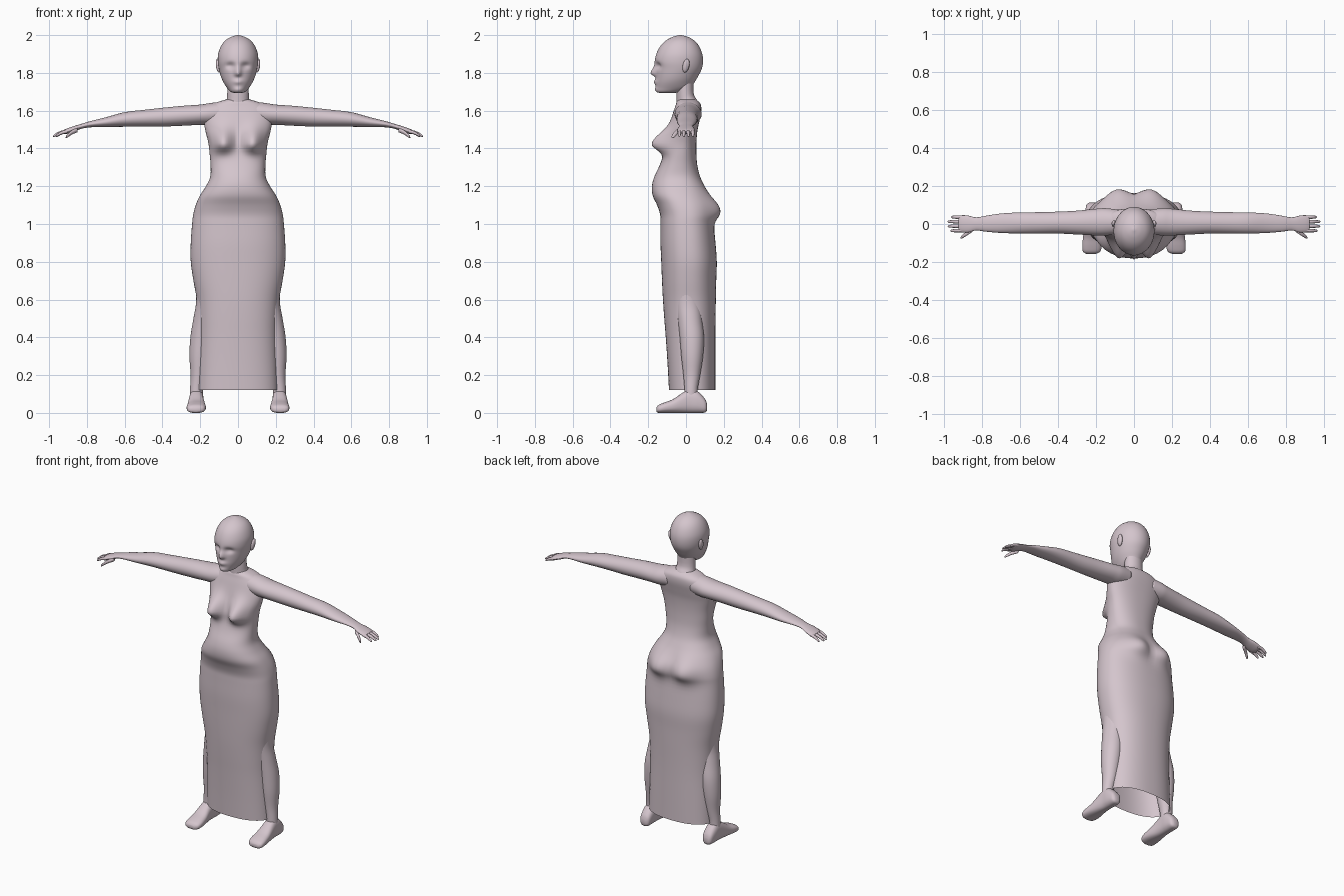
import bpy, math
from mathutils import Vector

mat = bpy.data.materials.new("pale_mauve")
mat.diffuse_color = (0.66, 0.56, 0.61, 1)


def finish(ob, mirror=False):
    ob.data.materials.append(mat)
    ob.data.shade_smooth()
    if mirror:
        ob.modifiers.new("mirror", 'MIRROR')


def smooth_path(st, steps):
    """Catmull-Rom through the stations."""
    p = [st[0]] + st + [st[-1]]
    out = []
    for i in range(1, len(p) - 2):
        for k in range(steps):
            t = k / steps
            out.append([0.5 * (2*b + (c-a)*t + (2*a-5*b+4*c-d)*t*t + (3*b-a-3*c+d)*t**3)
                        for a, b, c, d in zip(p[i-1], p[i], p[i+1], p[i+2])])
    return out + [list(st[-1])]


def loft(name, axis, stations, n=32, steps=4, power=2.0, bump=None, mirror=False, caps=(1, 1)):
    """Skin rounded sections; a station is (position, u min, u max, v min, v max)."""
    rings = smooth_path(stations, steps)
    verts, faces = [], []
    for t, u0, u1, v0, v1 in rings:
        for k in range(n):
            a = 2 * math.pi * k / n
            c, s = math.cos(a), math.sin(a)
            u = (u0+u1)/2 + (u1-u0)/2 * math.copysign(abs(c)**(2/power), c)
            v = (v0+v1)/2 + (v1-v0)/2 * math.copysign(abs(s)**(2/power), s)
            p = Vector({'x': (t, u, v), 'y': (u, t, v), 'z': (u, v, t)}[axis])
            if bump:
                p.y += bump(p, -s)
            verts.append(p)
    for r in range(len(rings) - 1):
        for k in range(n):
            a, b = r*n + k, r*n + (k+1) % n
            faces.append((a, b, b+n, a+n))
    if caps[0]:
        faces.append(tuple(range(n))[::-1])
    if caps[1]:
        faces.append(tuple(range(len(verts)-n, len(verts))))
    # keep normals outward whichever way the sections run
    if (axis == 'y') != (stations[-1][0] < stations[0][0]):
        faces = [f[::-1] for f in faces]
    me = bpy.data.meshes.new(name)
    me.from_pydata(verts, [], faces)
    ob = bpy.data.objects.new(name, me)
    bpy.context.collection.objects.link(ob)
    finish(ob, mirror)
    return ob


def sym(rows):
    return [(z, -w, w, f, b) for z, w, f, b in rows]


def g(d, s):
    return math.exp(-(d / s) ** 2)


# Torso and long skirt, open at the hem
def body_bump(p, front):
    x, z = abs(p.x), p.z
    if front > 0:
        bust = g(x - 0.08, 0.055) * g(z - 1.425, 0.045 if z < 1.425 else 0.075)
        return -0.088 * bust * min(1, front * 2)
    seat = g(x - 0.09, 0.075) * g(z - 1.07, 0.055 if z < 1.07 else 0.08)
    return 0.042 * seat * min(1, -front * 2)


loft("torso_and_skirt", 'z', sym([
    (0.12, 0.213, -0.09, 0.155), (0.25, 0.21, -0.097, 0.155), (0.4, 0.207, -0.107, 0.155),
    (0.5, 0.21, -0.115, 0.156), (0.6, 0.218, -0.122, 0.158), (0.7, 0.236, -0.127, 0.16),
    (0.8, 0.25, -0.131, 0.163), (0.9, 0.25, -0.135, 0.156), (1.0, 0.243, -0.135, 0.147),
    (1.05, 0.237, -0.137, 0.148), (1.1, 0.224, -0.153, 0.142), (1.15, 0.202, -0.176, 0.122),
    (1.2, 0.17, -0.18, 0.098), (1.25, 0.147, -0.168, 0.075), (1.31, 0.145, -0.14, 0.06),
    (1.37, 0.15, -0.118, 0.055), (1.43, 0.157, -0.1, 0.055), (1.49, 0.172, -0.092, 0.06),
    (1.54, 0.18, -0.082, 0.07), (1.59, 0.178, -0.068, 0.08), (1.625, 0.15, -0.056, 0.08),
    (1.645, 0.11, -0.05, 0.07), (1.66, 0.06, -0.04, 0.05)]),
    n=72, power=2.3, bump=body_bump, caps=(0, 1))

# Neck
loft("neck", 'z', sym([(1.6, 0.09, -0.05, 0.08), (1.65, 0.063, -0.05, 0.062),
                       (1.69, 0.057, -0.05, 0.041), (1.78, 0.056, -0.05, 0.04)]))


# Head with nose, lips, brow and eye sockets
def face_bump(p, front):
    if front <= 0.2:
        return 0
    x, z = abs(p.x), p.z
    nose = 0.027 * g(x, 0.016) * g(z - 1.797, 0.014 if z < 1.797 else 0.035)
    lips = 0.010 * g(x, 0.025) * g(z - 1.752, 0.014)
    chin = 0.006 * g(x, 0.025) * g(z - 1.712, 0.012)
    eyes = 0.017 * g(x - 0.04, 0.024) * g(z - 1.838, 0.017)
    return eyes - nose - lips - chin


loft("head", 'z', sym([
    (1.694, 0.02, -0.14, -0.06), (1.70, 0.04, -0.155, -0.02), (1.72, 0.058, -0.159, 0.025),
    (1.75, 0.077, -0.16, 0.045), (1.78, 0.09, -0.16, 0.063), (1.82, 0.101, -0.161, 0.083),
    (1.86, 0.107, -0.165, 0.09), (1.9, 0.105, -0.157, 0.086), (1.94, 0.091, -0.137, 0.07),
    (1.97, 0.069, -0.108, 0.045), (1.99, 0.038, -0.072, 0.012), (2.0, 0.006, -0.036, -0.024)]),
    n=72, steps=6, bump=face_bump)

# Ears
bpy.ops.mesh.primitive_uv_sphere_add(segments=16, ring_count=10, radius=1)
ear = bpy.context.object
ear.name = "ears"
for v in ear.data.vertices:
    x, y, z = v.co
    v.co = (0.105 + 0.012*x + 0.004*z, 0.0 + 0.018*y + 0.006*z, 1.838 + 0.036*z)
finish(ear, True)

# Arms with palms
loft("arms", 'x', [
    (0.08, -0.055, 0.075, 1.53, 1.648), (0.15, -0.06, 0.083, 1.525, 1.64),
    (0.2, -0.06, 0.08, 1.525, 1.632), (0.3, -0.055, 0.07, 1.52, 1.625),
    (0.4, -0.05, 0.065, 1.516, 1.615), (0.5, -0.05, 0.062, 1.516, 1.604),
    (0.6, -0.05, 0.061, 1.515, 1.592), (0.7, -0.047, 0.055, 1.513, 1.565),
    (0.78, -0.04, 0.043, 1.512, 1.545), (0.83, -0.034, 0.035, 1.504, 1.53),
    (0.87, -0.044, 0.044, 1.489, 1.518), (0.905, -0.044, 0.046, 1.477, 1.506),
    (0.922, -0.036, 0.038, 1.478, 1.498)], mirror=True)


# Fingers and thumbs
def digit(name, base, tip, r):
    a, b = Vector(base), Vector(tip)
    rows = []
    for f, k, lift in ((0, 1, 0), (0.5, 0.95, 0.006), (0.9, 0.7, 0.002), (1, 0.15, 0)):
        c = a.lerp(b, f)
        rows.append((c.x, c.y - r*k, c.y + r*k, c.z + lift - r*k, c.z + lift + r*k))
    loft(name, 'x', rows, n=12, mirror=True)


for i, (y, x1) in enumerate([(-0.034, 0.965), (-0.011, 0.98), (0.012, 0.98), (0.035, 0.962)]):
    digit(f"finger_{i+1}", (0.9, y, 1.491), (x1, y * 1.05, 1.464), 0.0095)
digit("thumb", (0.85, -0.03, 1.498), (0.912, -0.072, 1.458), 0.012)

# Lower legs, showing through the sides of the skirt
loft("legs", 'z', [
    (0.04, 0.185, 0.255, -0.01, 0.065), (0.12, 0.185, 0.254, -0.008, 0.062),
    (0.2, 0.165, 0.251, -0.014, 0.075), (0.3, 0.145, 0.257, -0.025, 0.09),
    (0.4, 0.13, 0.252, -0.033, 0.095), (0.5, 0.115, 0.236, -0.045, 0.085),
    (0.6, 0.10, 0.221, -0.06, 0.08), (0.75, 0.08, 0.23, -0.07, 0.09)], mirror=True)

# Bare feet
loft("feet", 'y', [
    (0.112, 0.205, 0.235, 0.015, 0.045), (0.1, 0.188, 0.25, 0.002, 0.075),
    (0.06, 0.182, 0.257, 0.0, 0.115), (0.02, 0.182, 0.258, 0.0, 0.125),
    (-0.02, 0.18, 0.262, 0.0, 0.105), (-0.07, 0.173, 0.268, 0.0, 0.072),
    (-0.115, 0.17, 0.272, 0.0, 0.055), (-0.145, 0.178, 0.268, 0.0, 0.042),
    (-0.157, 0.2, 0.25, 0.006, 0.028)], power=2.5, mirror=True)
